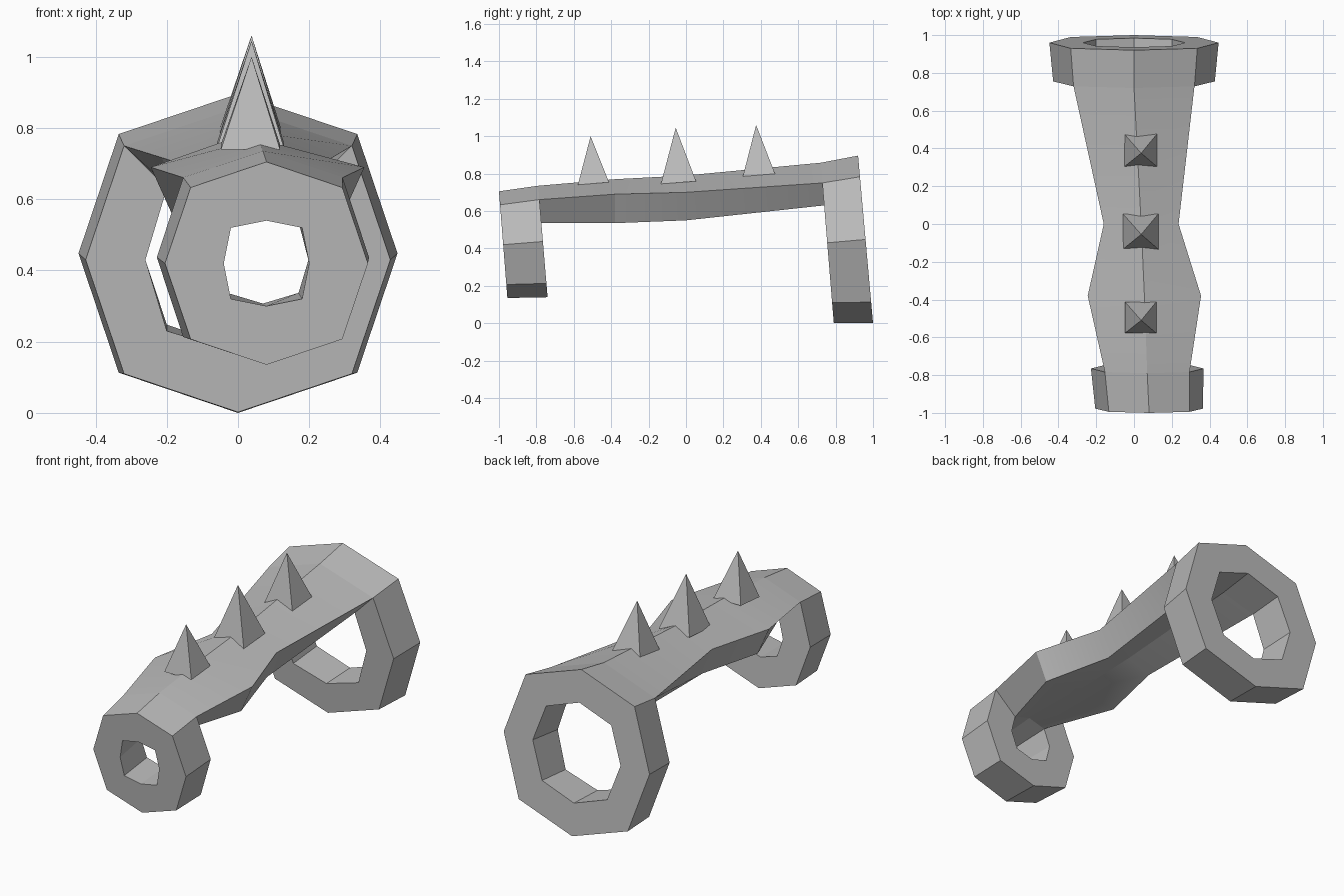
import bpy
import bmesh
import math
from mathutils import Vector

if "Cube" in bpy.data.objects:
    bpy.data.objects.remove(bpy.data.objects["Cube"], do_unlink=True)

metal = bpy.data.materials.new("grey_metal")
metal.use_nodes = True
GREY = (0.5, 0.5, 0.5, 1)
metal.diffuse_color = GREY
metal.node_tree.nodes["Principled BSDF"].inputs["Base Color"].default_value = GREY


def finish(name, bm):
    bmesh.ops.recalc_face_normals(bm, faces=bm.faces)
    mesh = bpy.data.meshes.new(name)
    bm.to_mesh(mesh)
    bm.free()
    mesh.materials.append(metal)
    obj = bpy.data.objects.new(name, mesh)
    bpy.context.collection.objects.link(obj)
    bpy.ops.object.select_all(action='DESELECT')
    obj.select_set(True)
    bpy.context.view_layer.objects.active = obj
    bpy.ops.object.shade_smooth_by_angle(angle=math.radians(25))


def octagon(cx, cz, axis, diag, y_top, y_bottom, height):
    """Upright, slightly tilted octagon with a point at the top."""
    points = []
    for i in range(8):
        a = i * math.pi / 4
        r = diag * math.sqrt(2) if i % 2 else axis
        x, z = r * math.sin(a), r * math.cos(a)
        t = 0.5 - z / (2 * height)
        points.append(Vector((cx + x, y_top + (y_bottom - y_top) * t, cz + z)))
    return points


def loft(bm, loops, wrap):
    rows = [[bm.verts.new(p) for p in loop] for loop in loops]
    n = len(rows[0])
    pairs = list(zip(rows, rows[1:])) + ([(rows[-1], rows[0])] if wrap else [])
    for a, b in pairs:
        for i in range(n):
            j = (i + 1) % n
            bm.faces.new((a[i], a[j], b[j], b[i]))


def ring(name, front, back):
    """Each side: centre x, centre z, outer axis/diag, inner axis/diag, y top, y bottom."""
    loops = []
    for cx, cz, oa, od, ia, idg, yt, yb in (front, back):
        loops.append((octagon(cx, cz, oa, od, yt, yb, oa),
                      octagon(cx, cz, ia, idg, yt, yb, oa)))
    (fo, fi), (bo, bi) = loops
    bm = bmesh.new()
    loft(bm, [fo, bo, bi, fi], True)
    finish(name, bm)
    return loops


# Two finger rings
small = ring("front_ring", (0.08, 0.42, 0.285, 0.213, 0.12, 0.1, -1.0, -0.955),
             (0.07, 0.437, 0.298, 0.224, 0.13, 0.1, -0.79, -0.74))
large = ring("rear_ring", (0, 0.43, 0.428, 0.32, 0.26, 0.2, 0.72, 0.79),
             (0, 0.448, 0.448, 0.335, 0.27, 0.2, 0.92, 1.0))


# Waisted bar between the rings
def ring_section(side):
    outer, inner = side
    return [outer[7], outer[0], outer[1], inner[1], inner[0], inner[7]]


def bar_section(y, cx, half, ridge, edge, low_half, low, low_mid):
    return [Vector(p) for p in (
        (cx - half, y, edge), (cx, y, ridge), (cx + half, y, edge),
        (cx + low_half, y, low), (cx, y, low_mid), (cx - low_half, y, low))]


bm = bmesh.new()
loft(bm, [ring_section(small[1]),
          bar_section(-0.38, 0.055, 0.3, 0.77, 0.69, 0.23, 0.535, 0.57),
          bar_section(0.0, 0.038, 0.198, 0.79, 0.70, 0.14, 0.55, 0.6),
          ring_section(large[0])], False)
finish("bar", bm)

# Three four-sided spikes along the ridge
for name, y, half, base, tip in (("front_spike", -0.495, 0.083, 0.747, 1.0),
                                 ("middle_spike", -0.04, 0.094, 0.752, 1.045),
                                 ("rear_spike", 0.39, 0.086, 0.792, 1.06)):
    bm = bmesh.new()
    corners = [bm.verts.new((0.035 + sx * half, y + sy * half, base + sy * 0.007))
               for sx, sy in ((-1, -1), (1, -1), (1, 1), (-1, 1))]
    apex = bm.verts.new((0.038, y - 0.015, tip))
    bm.faces.new(corners)
    for i in range(4):
        bm.faces.new((corners[i], corners[(i + 1) % 4], apex))
    finish(name, bm)
